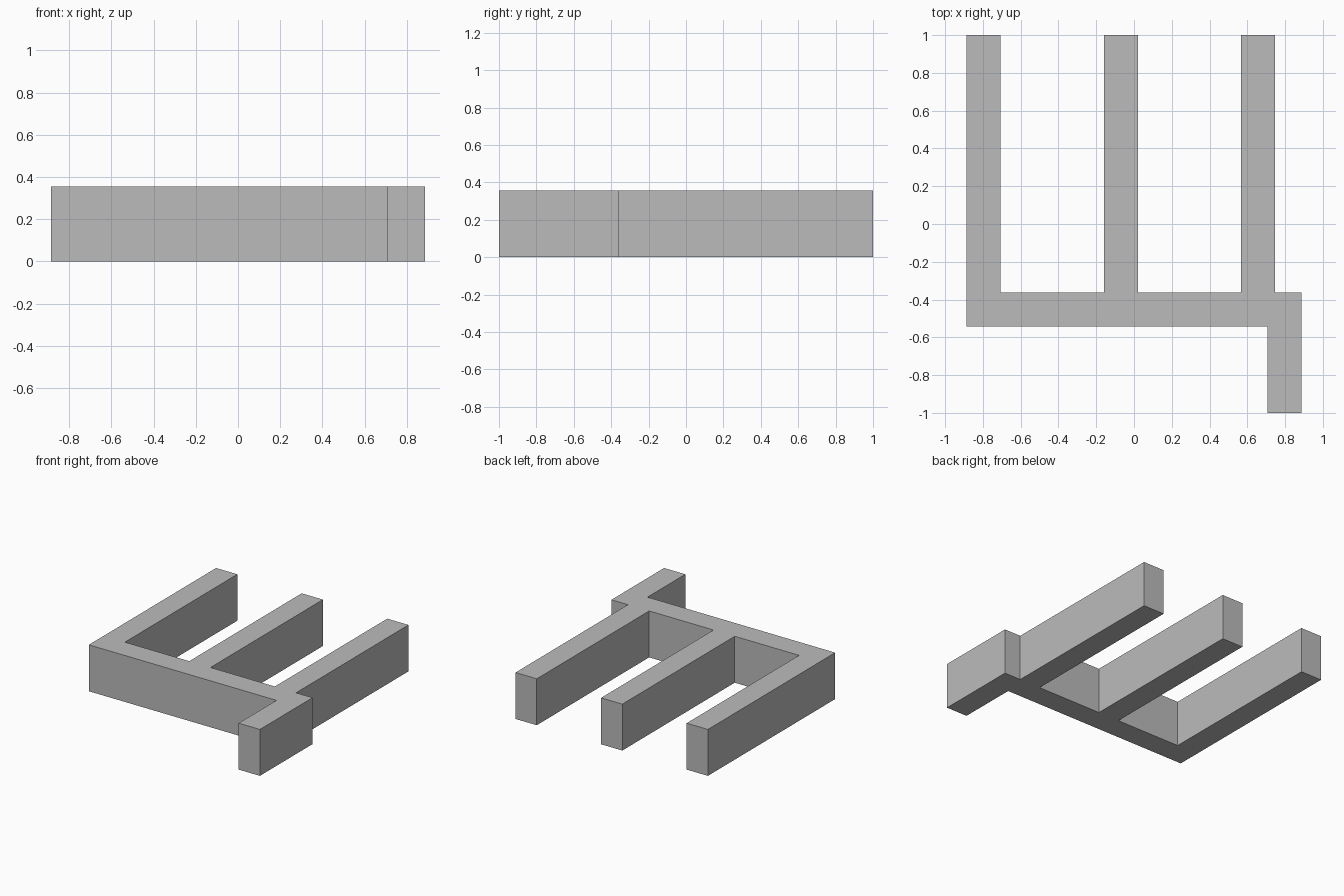
import bpy
import bmesh

cube = bpy.data.objects.get("Cube")
if cube:
    bpy.data.objects.remove(cube, do_unlink=True)

HEIGHT = 0.356
WIDTH = 0.18           # thickness of every bar
BACK, FRONT = 1.0, -1.0
RAIL_BACK = -0.362
RAIL_FRONT = RAIL_BACK - WIDTH
SIDE = 0.886
PRONG_STARTS = (-SIDE, -0.16, 0.566)

grey = bpy.data.materials.new("plain grey")
grey.use_nodes = True
colour = (0.5, 0.5, 0.5, 1)
grey.diffuse_color = colour
grey.node_tree.nodes["Principled BSDF"].inputs["Base Color"].default_value = colour

# Outline: front edge of the rail and the offset stem
outline = [(-SIDE, RAIL_FRONT), (SIDE - WIDTH, RAIL_FRONT),
           (SIDE - WIDTH, FRONT), (SIDE, FRONT), (SIDE, RAIL_BACK)]

# Three prongs, traced from the model's left to its right
for x in reversed(PRONG_STARTS):
    outline += [(x + WIDTH, RAIL_BACK), (x + WIDTH, BACK), (x, BACK)]
    if x > -SIDE:
        outline.append((x, RAIL_BACK))

# Extrude the outline into one solid
bm = bmesh.new()
base = bm.faces.new([bm.verts.new((x, y, 0)) for x, y in outline])
top = bmesh.ops.extrude_face_region(bm, geom=[base], use_keep_orig=True)
verts = [v for v in top["geom"] if isinstance(v, bmesh.types.BMVert)]
bmesh.ops.translate(bm, verts=verts, vec=(0, 0, HEIGHT))
bmesh.ops.recalc_face_normals(bm, faces=bm.faces[:])

mesh = bpy.data.meshes.new("three_prong_bracket")
bm.to_mesh(mesh)
bm.free()
mesh.materials.append(grey)
bracket = bpy.data.objects.new("three_prong_bracket", mesh)
bpy.context.collection.objects.link(bracket)
